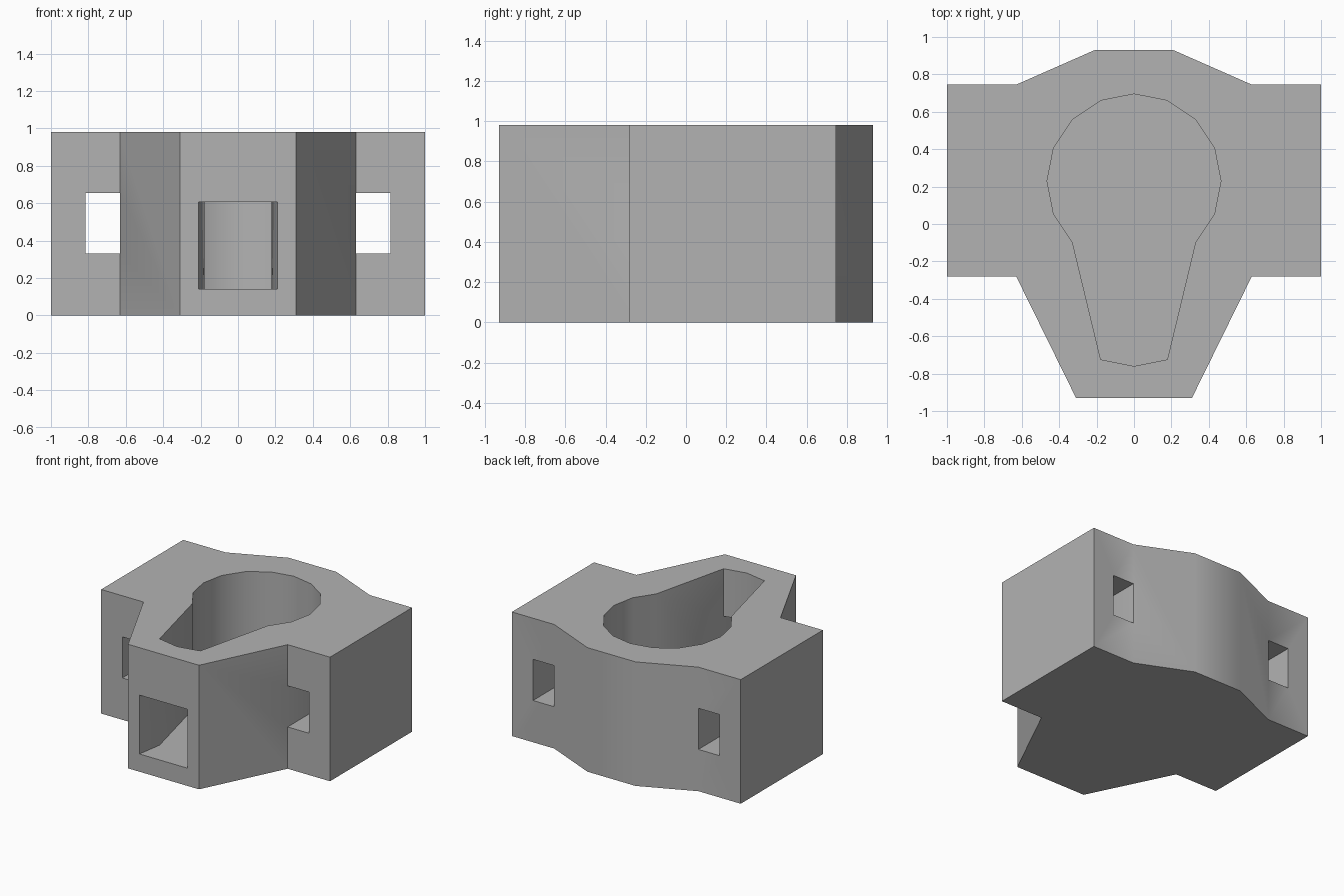
import bpy, bmesh, math

cube = bpy.data.objects.get("Cube")
if cube:
    bpy.data.objects.remove(cube, do_unlink=True)

HEIGHT = 0.98
CORNER = 0.63   # where the wings meet the body
FLOOR = 0.14    # floor of the pocket and the front window

grey = bpy.data.materials.new("plain grey")
grey.use_nodes = True
colour = (0.45, 0.45, 0.45, 1)
grey.diffuse_color = colour
grey.node_tree.nodes["Principled BSDF"].inputs["Base Color"].default_value = colour


def prism(name, outline, z0, z1):
    """Upright solid from a plan outline."""
    bm = bmesh.new()
    base = bm.faces.new([bm.verts.new((x, y, z0)) for x, y in outline])
    top = bmesh.ops.extrude_face_region(bm, geom=[base])["geom"]
    verts = [g for g in top if isinstance(g, bmesh.types.BMVert)]
    bmesh.ops.translate(bm, verts=verts, vec=(0, 0, z1 - z0))
    bmesh.ops.recalc_face_normals(bm, faces=bm.faces)
    mesh = bpy.data.meshes.new(name)
    bm.to_mesh(mesh)
    bm.free()
    mesh.materials.append(grey)
    obj = bpy.data.objects.new(name, mesh)
    bpy.context.collection.objects.link(obj)
    return obj


def mirrored(half):
    """Close a right-hand outline with its mirror image across x = 0."""
    return half + [(-x, y) for x, y in reversed(half) if x > 0]


# Block with two wings, a tapered nose and a bowed back
body = prism("body", mirrored([(0.31, -0.93), (CORNER, -0.28), (1, -0.28),
                               (1, 0.745), (CORNER, 0.745), (0.21, 0.93)]), 0, HEIGHT)

# Teardrop pocket: round at the back, narrowing to a blunt front
R, STEP = 0.465, math.pi / 8
half = [(0, -0.295 - R), (R * math.sin(STEP), -0.295 - R * math.cos(STEP))]
half += [(R * math.sin(i * STEP), 0.23 - R * math.cos(i * STEP)) for i in range(2, 8)]
half.append((0, 0.23 + R))
cutters = [prism("pocket_cutter", mirrored(half), FLOOR, HEIGHT + 0.2)]

# Front window, tapering in to the pocket
inner_x, inner_y = half[1]
cutters.append(prism("window_cutter", mirrored([(0.221, -1), (inner_x, inner_y), (0, -0.5)]),
                     FLOOR, 0.605))

# Strap slots running through the wings
for side, name in ((1, "left_slot_cutter"), (-1, "right_slot_cutter")):
    outline = [(side * x, y) for x, y in ((CORNER, -0.6), (0.815, -0.6), (0.815, 1.1), (CORNER, 1.1))]
    cutters.append(prism(name, outline, 0.33, 0.655))

# Cut the openings, then smooth the shallow bends
bpy.ops.object.select_all(action="DESELECT")
body.select_set(True)
bpy.context.view_layer.objects.active = body
for cutter in cutters:
    mod = body.modifiers.new(cutter.name, "BOOLEAN")
    mod.operation = "DIFFERENCE"
    mod.solver = "EXACT"
    mod.object = cutter
    bpy.ops.object.modifier_apply(modifier=mod.name)
    bpy.data.objects.remove(cutter, do_unlink=True)
bpy.ops.object.shade_smooth_by_angle(angle=math.radians(30))
